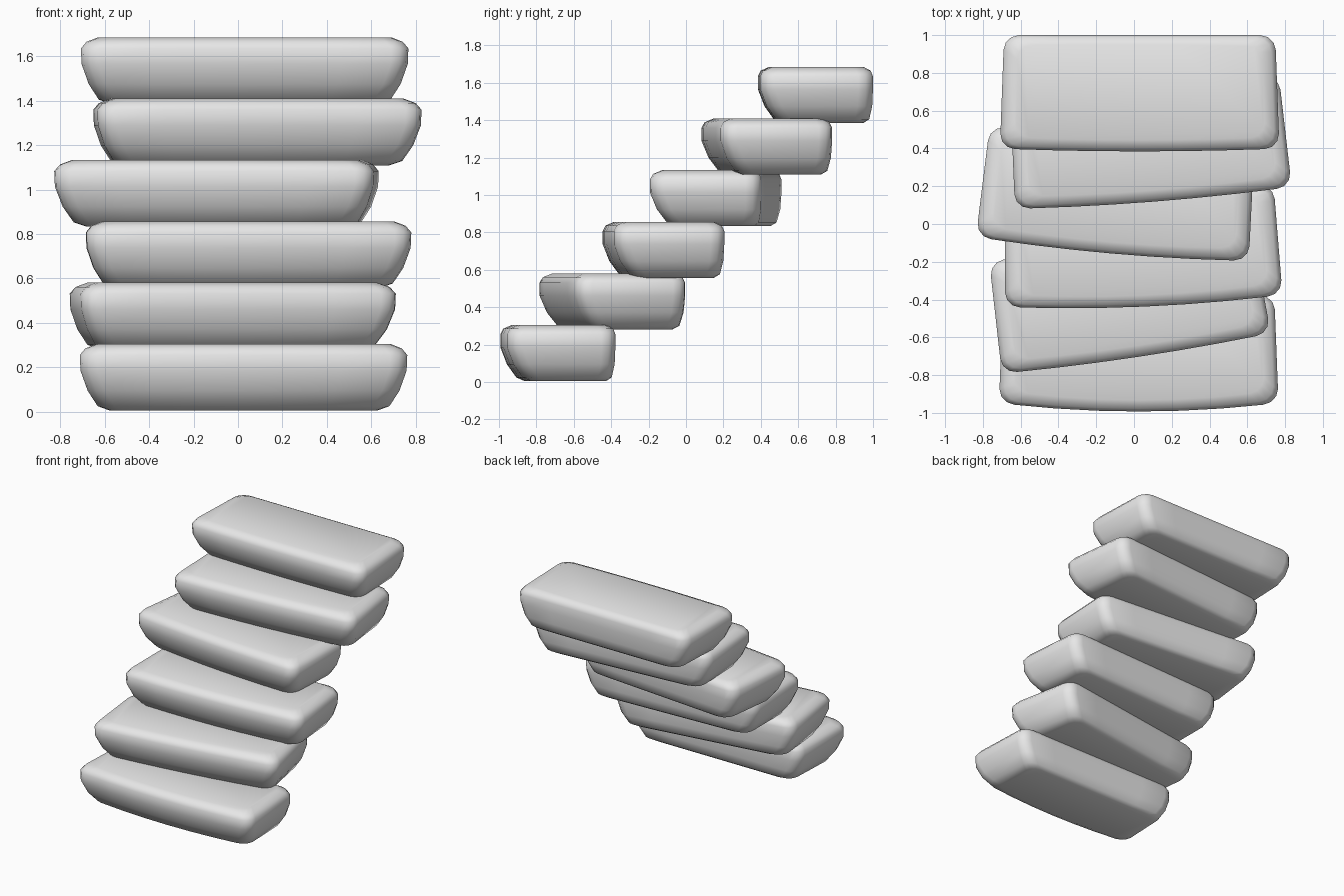
import bpy
import bmesh
from math import sin, cos, pi, radians

cube = bpy.data.objects.get("Cube")
if cube:
    bpy.data.objects.remove(cube, do_unlink=True)

stone = bpy.data.materials.new("grey_stone")
stone.use_nodes = True
GREY = (0.8, 0.8, 0.8, 1)
stone.diffuse_color = GREY
stone.node_tree.nodes["Principled BSDF"].inputs["Base Color"].default_value = GREY

DEPTH, RISE = 0.615, 0.276
CORNER, ARC, SPAN = 0.08, 3, 6

# Slab profile: height, then inset of the front, sides and back
PROFILE = [
    (0.0, 0.13, 0.14, 0.05),
    (0.02, 0.085, 0.085, 0.02),
    (0.09, 0.035, 0.04, 0.004),
    (0.18, 0.0, 0.008, 0.0),
    (0.25, 0.0, 0.005, 0.0),
    (0.28, 0.015, 0.03, 0.012),
    (0.3, 0.06, 0.08, 0.05),
]


def outline(width, bow, front, side, back):
    """Rounded rectangle with a bowed front and slightly narrower back."""
    hw = width / 2 - side
    y0, y1 = -DEPTH / 2 + front, DEPTH / 2 - back
    r = CORNER
    centres = [(-hw + r, y0 + r), (hw - r, y0 + r), (hw - r, y1 - r), (-hw + r, y1 - r)]
    points = []
    for i, (cx, cy) in enumerate(centres):
        for k in range(ARC + 1):
            a = pi + (i + k / ARC) * pi / 2
            points.append((cx + r * cos(a), cy + r * sin(a)))
        if i in (0, 2):  # extra points along the long edges
            nx = centres[i + 1][0]
            y = y0 if i == 0 else y1
            points += [(cx + (nx - cx) * k / SPAN, y) for k in range(1, SPAN)]
    result = []
    for x, y in points:
        t = (y - y0) / (y1 - y0)
        lift = bow * (x / hw) ** 2 * (1 - t)
        result.append((x * (1 - 0.03 * t), y + lift))
    return result


def make_step(name, x, y, z, turn, width, bow):
    bm = bmesh.new()
    rings = []
    for h, front, side, back in PROFILE:
        rings.append([bm.verts.new((px, py, h))
                      for px, py in outline(width, bow, front, side, back)])
    n = len(rings[0])
    for low, high in zip(rings, rings[1:]):
        for i in range(n):
            j = (i + 1) % n
            bm.faces.new((low[i], low[j], high[j], high[i]))
    bm.faces.new(rings[0][::-1])
    bm.faces.new(rings[-1])
    for f in bm.faces:
        f.smooth = True
    mesh = bpy.data.meshes.new(name)
    bm.to_mesh(mesh)
    bm.free()
    mesh.materials.append(stone)
    step = bpy.data.objects.new(name, mesh)
    step.location = (x, y, z)
    step.rotation_euler.z = radians(turn)
    bpy.context.collection.objects.link(step)


# Staggered flight: x, y, turn, width, front bow
STEPS = [
    (0.025, -0.685, 0, 1.49, 0.045),
    (-0.03, -0.4, 8.5, 1.45, 0.02),
    (0.04, -0.13, 2.5, 1.48, 0.03),
    (-0.09, 0.15, -5, 1.46, 0.025),
    (0.08, 0.425, 4.5, 1.48, 0.02),
    (0.03, 0.692, 0, 1.49, 0.015),
]
for i, (x, y, turn, width, bow) in enumerate(STEPS):
    make_step(f"stone_step_{i + 1}", x, y, 0.005 + i * RISE, turn, width, bow)
